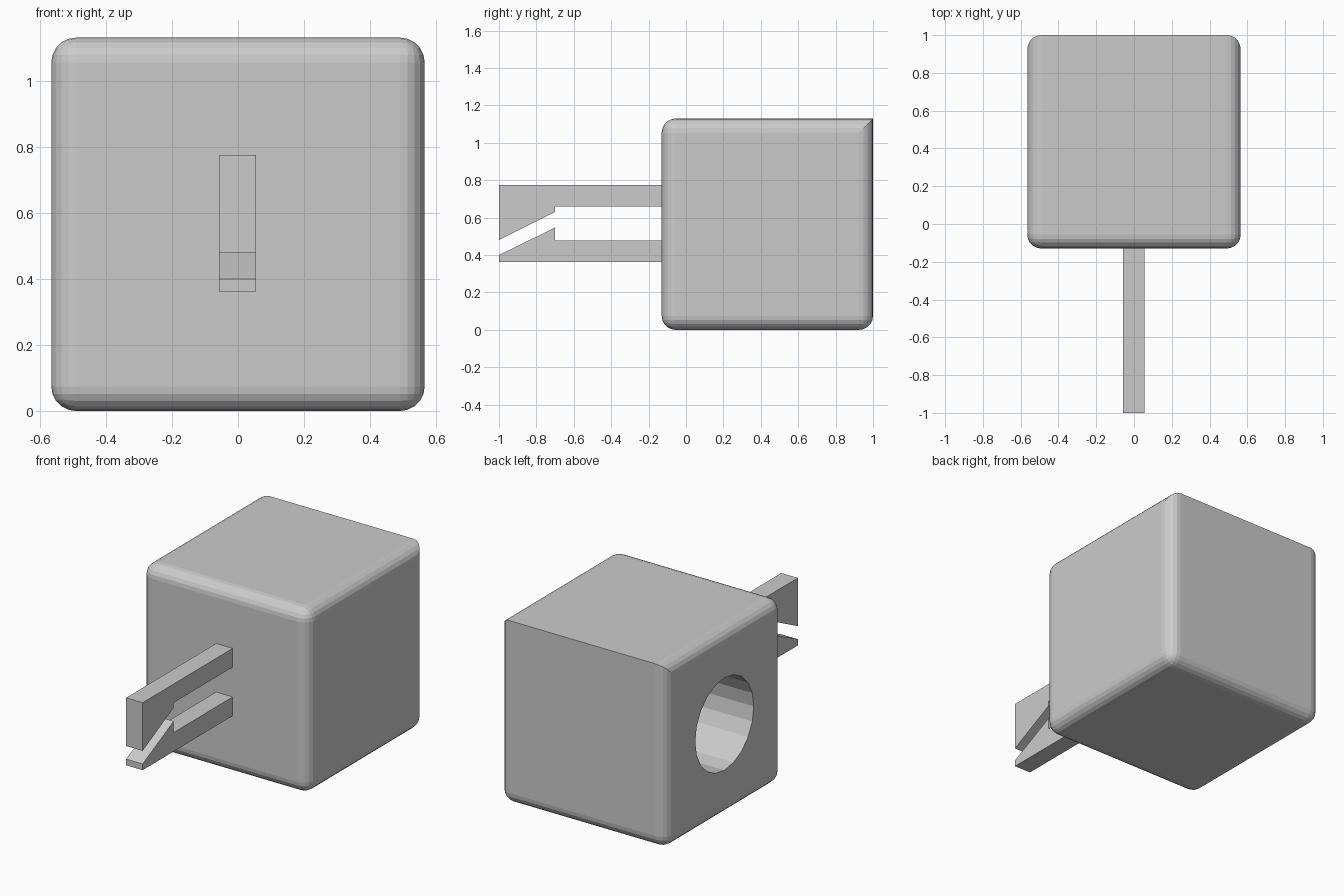
import bpy, bmesh, math
from mathutils import Matrix, Vector

if "Cube" in bpy.data.objects:
    bpy.data.objects.remove(bpy.data.objects["Cube"])

SIZE = 1.13                           # housing cube edge
CENTRE = Vector((0, 0.435, SIZE / 2))


def make_object(name, bm):
    bmesh.ops.recalc_face_normals(bm, faces=bm.faces[:])
    mesh = bpy.data.meshes.new(name)
    bm.to_mesh(mesh)
    bm.free()
    obj = bpy.data.objects.new(name, mesh)
    bpy.context.collection.objects.link(obj)
    return obj


def extruded_profile(name, points, x0, x1):
    """Extrude a (y, z) outline along x."""
    bm = bmesh.new()
    face = bm.faces.new([bm.verts.new((x0, y, z)) for y, z in points])
    ext = bmesh.ops.extrude_face_region(bm, geom=[face])
    verts = [g for g in ext["geom"] if isinstance(g, bmesh.types.BMVert)]
    bmesh.ops.translate(bm, verts=verts, vec=(x1 - x0, 0, 0))
    return make_object(name, bm)


# Housing: every edge rounded except the top back one
bm = bmesh.new()
bmesh.ops.create_cube(bm, size=SIZE, matrix=Matrix.Translation(CENTRE))


def is_top_back(edge):
    return all(v.co.y > 0.9 and v.co.z > 1 for v in edge.verts)


bmesh.ops.bevel(bm, geom=[e for e in bm.edges if not is_top_back(e)],
                offset=0.075, offset_type='OFFSET', segments=5, profile=0.5,
                affect='EDGES', clamp_overlap=True)
housing = make_object("housing", bm)

# Blind round socket in the left side
DEPTH = 0.57
bm = bmesh.new()
bmesh.ops.create_cone(
    bm, cap_ends=True, segments=20, radius1=SIZE / 4, radius2=SIZE / 4,
    depth=2 * DEPTH,
    matrix=Matrix.Translation(CENTRE - Vector((SIZE / 2, 0, 0)))
    @ Matrix.Rotation(math.pi / 2, 4, 'Y'))
cutter = make_object("socket_cutter", bm)
cutter.hide_render = True

mod = housing.modifiers.new("socket", 'BOOLEAN')
mod.operation = 'DIFFERENCE'
mod.solver = 'EXACT'
mod.object = cutter
bpy.context.view_layer.objects.active = housing
bpy.ops.object.modifier_apply(modifier=mod.name)
bpy.data.objects.remove(cutter)

# Two wedge-tipped jaws on the front
extruded_profile("upper_jaw", [(-0.12, 0.775), (-1, 0.775), (-1, 0.48),
                               (-0.7, 0.63), (-0.7, 0.66), (-0.12, 0.66)],
                 -0.057, 0.055)
extruded_profile("lower_jaw", [(-0.12, 0.362), (-1, 0.362), (-1, 0.40),
                               (-0.7, 0.547), (-0.7, 0.478), (-0.12, 0.478)],
                 -0.057, 0.055)
